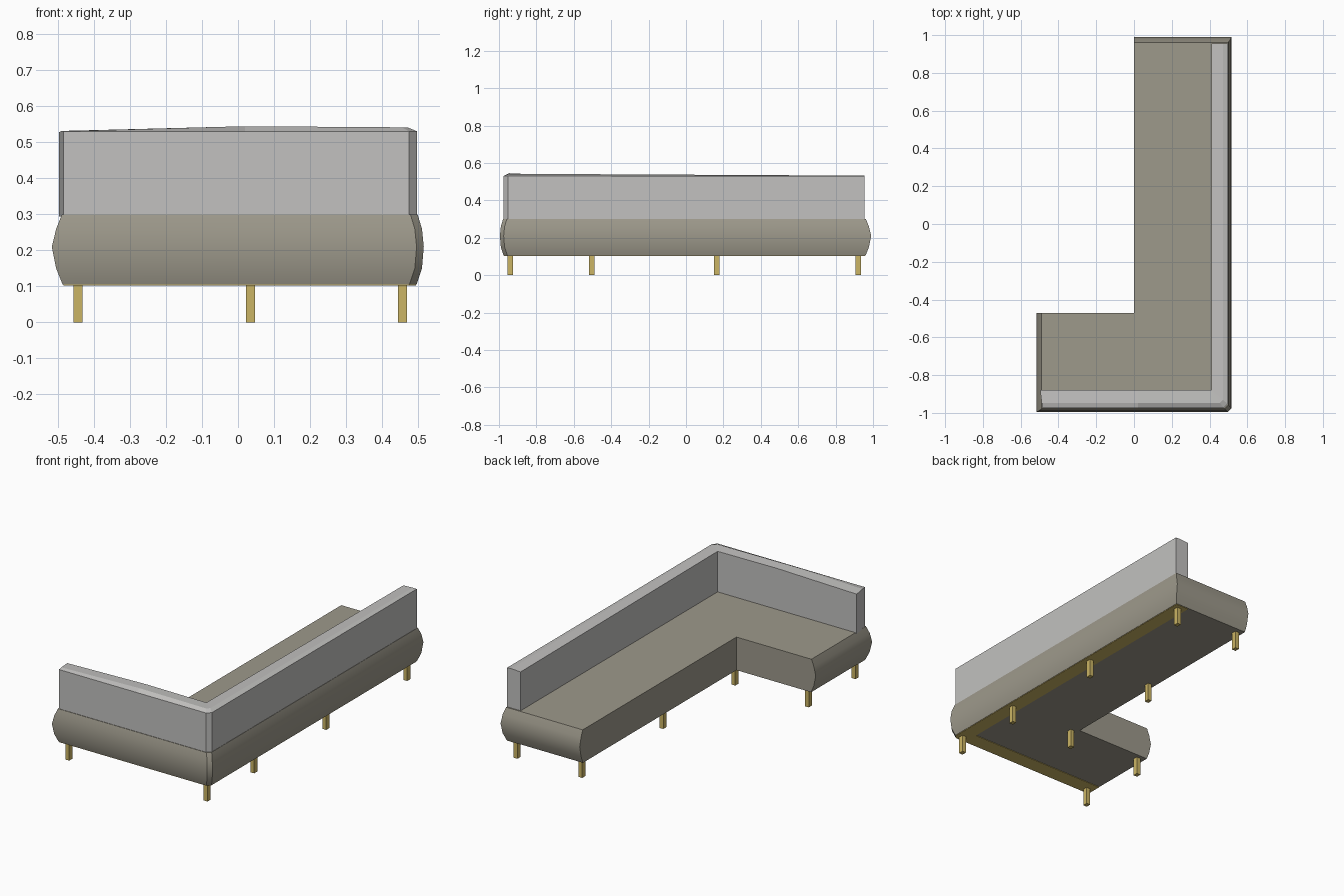
import bpy, bmesh, math

if "Cube" in bpy.data.objects:
    bpy.data.objects.remove(bpy.data.objects["Cube"])


def material(name, rgb):
    m = bpy.data.materials.new(name)
    m.diffuse_color = (*rgb, 1)
    m.use_nodes = True
    m.node_tree.nodes["Principled BSDF"].inputs["Base Color"].default_value = m.diffuse_color
    return m


TAN = material("taupe fabric", (0.34, 0.32, 0.26))
GREY = material("light grey fabric", (0.54, 0.535, 0.525))
GOLD = material("brass", (0.60, 0.46, 0.13))


def finish(name, bm, mat, smooth=False):
    bmesh.ops.remove_doubles(bm, verts=bm.verts[:], dist=0.0001)
    bmesh.ops.recalc_face_normals(bm, faces=bm.faces[:])
    me = bpy.data.meshes.new(name)
    bm.to_mesh(me)
    bm.free()
    me.materials.append(mat)
    ob = bpy.data.objects.new(name, me)
    bpy.context.collection.objects.link(ob)
    if smooth:
        bpy.context.view_layer.objects.active = ob
        ob.select_set(True)
        bpy.ops.object.shade_smooth_by_angle(angle=math.radians(28))
        ob.select_set(False)
    return ob


def loft(name, rings, mat, smooth=False):
    """Join closed rings of points and cap both ends."""
    bm = bmesh.new()
    loops = [[bm.verts.new(p) for p in r] for r in rings]
    n = len(loops[0])
    for a, b in zip(loops, loops[1:]):
        for i in range(n):
            j = (i + 1) % n
            bm.faces.new((a[i], a[j], b[j], b[i]))
    bm.faces.new(loops[0])
    bm.faces.new(loops[-1])
    return finish(name, bm, mat, smooth)


# L-shaped seat: outer sides and ends bulge, inner sides stay flat
def seat_ring(z, d, e):
    x0, x1, y0, y1, c = -0.487 - d, 0.496 + e, -0.975 - e, 0.96 + d, 0.02
    return [(x0, y0, z), (x1 - c, y0, z), (x1, y0 + c, z), (x1, y1, z),
            (0, y1, z), (0, -0.47, z), (x0, -0.47, z)]


levels = [(0.105, 0, 0), (0.15, 0.018, 0.015), (0.21, 0.03, 0.02),
          (0.26, 0.018, 0.015), (0.30, 0.002, 0.003)]
loft("seat", [seat_ring(*l) for l in levels], TAN, True)

# L-shaped backrest: slightly crowned top, highest near the corner
stations = [((-0.485, -0.975), (-0.497, -0.88), 0.532),
            ((0.02, -0.975), (0.02, -0.88), 0.545),
            ((0.475, -0.975), (0.41, -0.88), 0.542),
            ((0.497, -0.953), (0.41, -0.88), 0.542),
            ((0.497, 0.955), (0.41, 0.955), 0.532)]


def back_ring(o, i, top):
    ridge = [o[k] + (i[k] - o[k]) * 0.3 for k in (0, 1)]
    return [(*o, 0.295), (*o, 0.531), (*ridge, top), (*i, top - 0.003), (*i, 0.295)]


loft("backrest", [back_ring(*s) for s in stations], GREY)

# Thin brass strip on the underside, below the backrest
outline = [(-0.485, -0.973), (0.475, -0.973), (0.494, -0.954), (0.494, 0.957),
           (0.41, 0.957), (0.41, -0.88), (-0.485, -0.88)]
loft("base_strip", [[(x, y, z) for x, y in outline] for z in (0.102, 0.1055)], GOLD)

# Square legs
spots = [(x, y) for x in (0.035, 0.457) for y in (-0.505, 0.165, 0.92)]
spots += [(-0.445, -0.505), (-0.445, -0.94), (0.457, -0.94)]
for n, (x, y) in enumerate(spots):
    w, h = 0.0125, 0.0145
    square = [(x - w, y - h), (x + w, y - h), (x + w, y + h), (x - w, y + h)]
    loft(f"leg_{n + 1}", [[(a, b, z) for a, b in square] for z in (0, 0.106)], GOLD)
